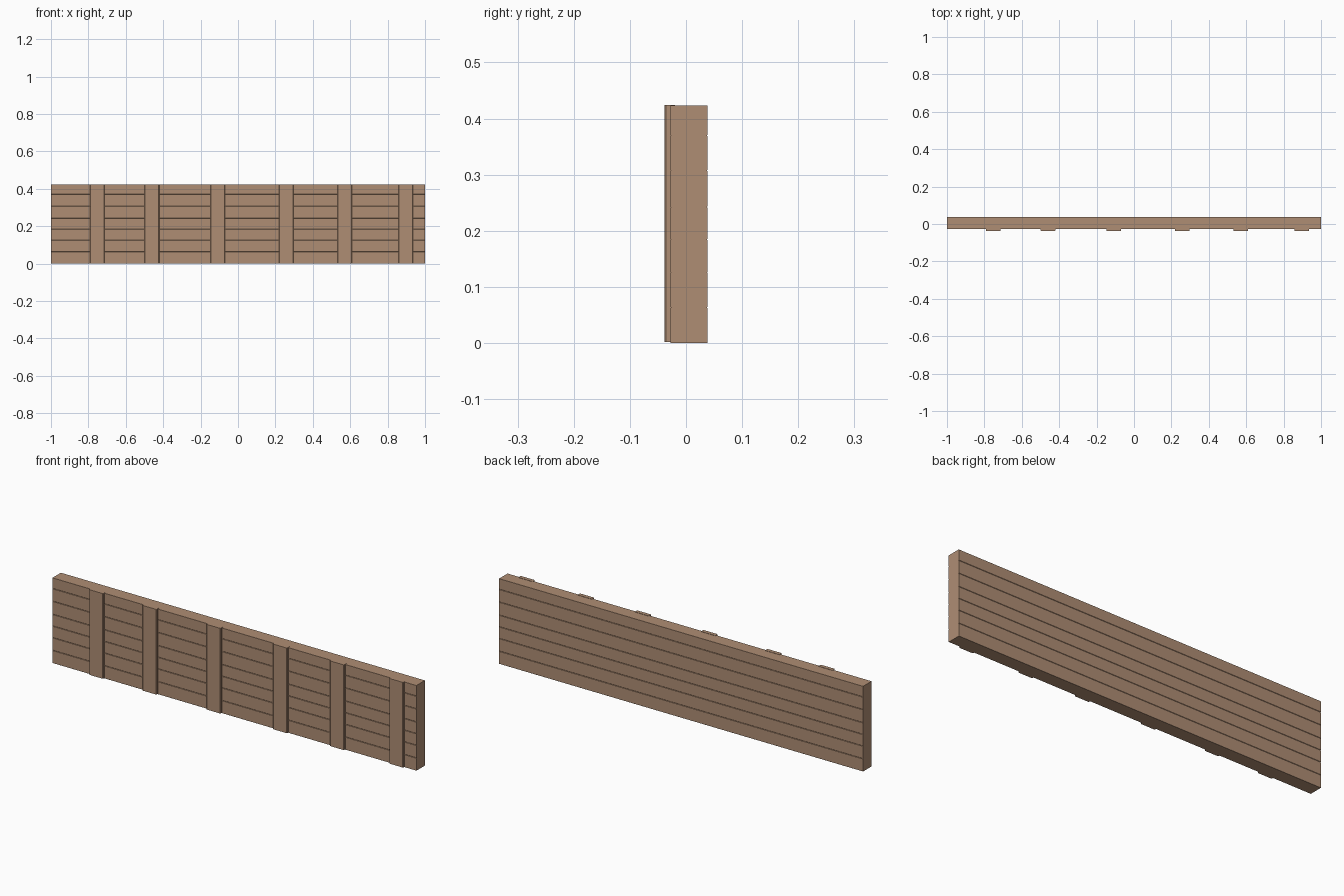
import bpy, bmesh

if "Cube" in bpy.data.objects:
    bpy.data.objects.remove(bpy.data.objects["Cube"])

wood = bpy.data.materials.new("wood")
wood.diffuse_color = (0.43, 0.27, 0.175, 1)
wood.use_nodes = True
wood.node_tree.nodes["Principled BSDF"].inputs["Base Color"].default_value = wood.diffuse_color


def prism(name, profile, axis, lo, hi):
    """Extrude a 2D profile: (y, z) along x, or (x, y) along z."""
    bm = bmesh.new()
    place = (lambda a, b: (lo, a, b)) if axis == "x" else (lambda a, b: (a, b, lo))
    face = bm.faces.new([bm.verts.new(place(a, b)) for a, b in profile])
    ext = bmesh.ops.extrude_face_region(bm, geom=[face])
    moved = [v for v in ext["geom"] if isinstance(v, bmesh.types.BMVert)]
    shift = (hi - lo, 0, 0) if axis == "x" else (0, 0, hi - lo)
    bmesh.ops.translate(bm, verts=moved, vec=shift)
    bmesh.ops.recalc_face_normals(bm, faces=bm.faces)
    mesh = bpy.data.meshes.new(name)
    bm.to_mesh(mesh)
    bm.free()
    mesh.materials.append(wood)
    obj = bpy.data.objects.new(name, mesh)
    bpy.context.collection.objects.link(obj)
    return obj


# Stacked horizontal planks, long edges chamfered to form the grooves
FRONT, BACK, C = -0.028, 0.0385, 0.0015
joints = [0, 0.063, 0.126, 0.184, 0.242, 0.307, 0.37, 0.423]
for i, (z0, z1) in enumerate(zip(joints, joints[1:])):
    b = C if i > 0 else 0.0003
    t = C if i < len(joints) - 2 else 0.0003
    prism(f"plank_{i + 1}", [
        (FRONT + b, z0), (BACK - b, z0), (BACK, z0 + b), (BACK, z1 - t),
        (BACK - t, z1), (FRONT + t, z1), (FRONT, z1 - t), (FRONT, z0 + b),
    ], "x", -1, 1)

# Vertical battens on the front, with chamfered front corners
W, FACE, CH = 0.039, -0.0385, 0.003
for i, x in enumerate([-0.753, -0.46, -0.108, 0.257, 0.57, 0.896]):
    prism(f"batten_{i + 1}", [
        (x - W, -0.02), (x - W, FACE + CH), (x - W + CH, FACE),
        (x + W - CH, FACE), (x + W, FACE + CH), (x + W, -0.02),
    ], "z", 0.0015, 0.4245)
